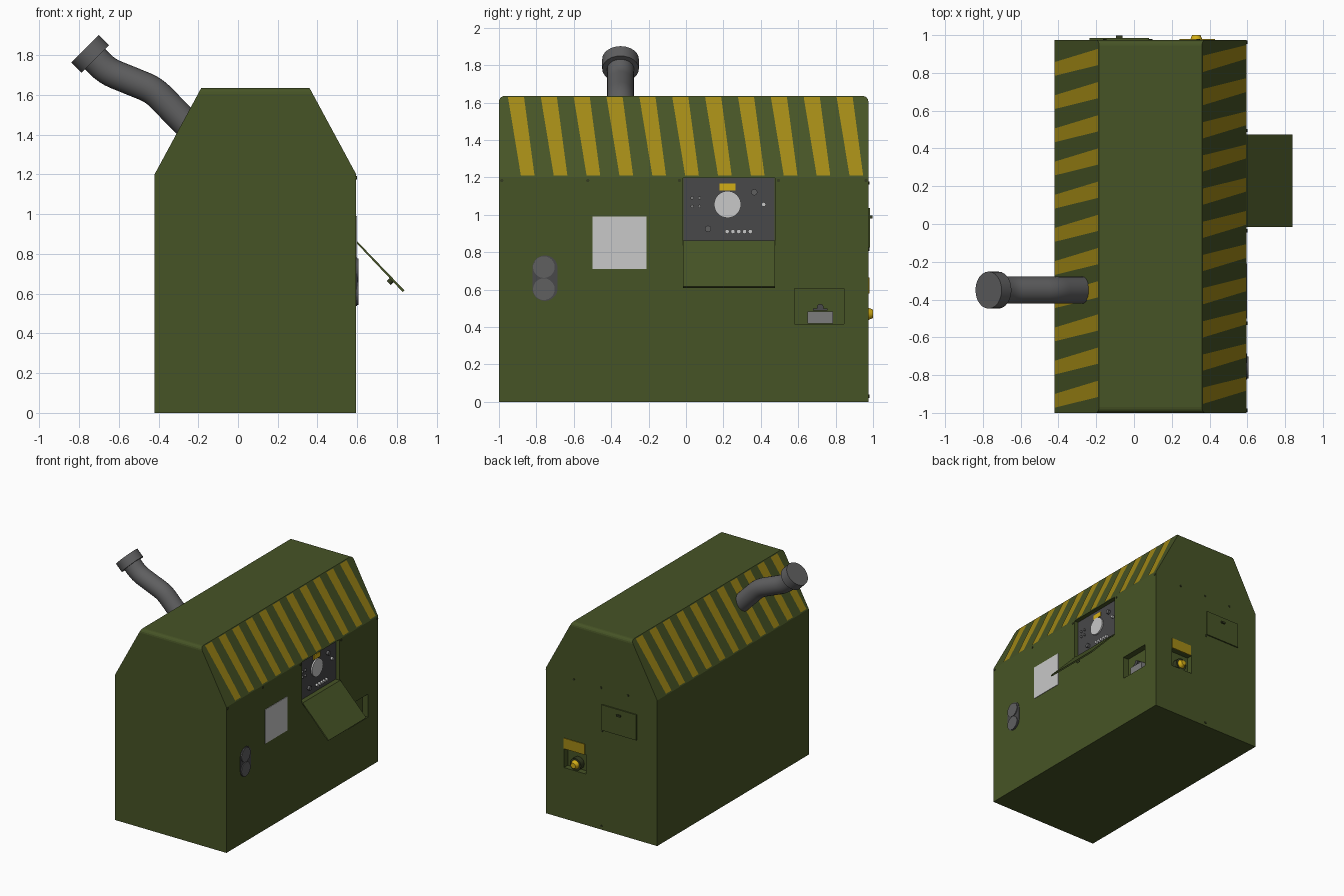
import bpy, bmesh, math
from mathutils import Vector, Matrix

if "Cube" in bpy.data.objects:
    bpy.data.objects.remove(bpy.data.objects["Cube"])


def material(name, rgb):
    m = bpy.data.materials.new(name)
    m.diffuse_color = (*rgb, 1)
    m.use_nodes = True
    m.node_tree.nodes["Principled BSDF"].inputs["Base Color"].default_value = m.diffuse_color
    return m


GREEN = material("olive green", (0.062, 0.088, 0.019))
STRIPE = material("stripe yellow", (0.36, 0.25, 0.008))
YELLOW = material("bright yellow", (0.65, 0.42, 0.008))
DARK = material("panel dark grey", (0.065, 0.065, 0.068))
PIPE = material("pipe grey", (0.115, 0.115, 0.118))
METAL = material("metal grey", (0.2, 0.2, 0.2))
PALE = material("pale grey", (0.58, 0.58, 0.58))
HARD = material("hardware green", (0.035, 0.045, 0.015))


def finish(name, bm, mat, smooth=False):
    bmesh.ops.recalc_face_normals(bm, faces=bm.faces)
    me = bpy.data.meshes.new(name)
    bm.to_mesh(me)
    bm.free()
    if mat:
        me.materials.append(mat)
    ob = bpy.data.objects.new(name, me)
    bpy.context.collection.objects.link(ob)
    if smooth:
        bpy.ops.object.select_all(action='DESELECT')
        ob.select_set(True)
        bpy.context.view_layer.objects.active = ob
        bpy.ops.object.shade_smooth_by_angle(angle=math.radians(40))
    return ob


def box(name, lo, hi, mat):
    bm = bmesh.new()
    lo, hi = Vector(lo), Vector(hi)
    bmesh.ops.create_cube(bm, size=1, matrix=Matrix.Translation((lo + hi) / 2) @ Matrix.Diagonal((*(hi - lo), 1)))
    return finish(name, bm, mat)


def rods(name, ends, r, mat, r2=None, seg=16):
    """One or more cylinders, each given by its two end points."""
    bm = bmesh.new()
    for a, b in ends:
        a, b = Vector(a), Vector(b)
        rot = (b - a).to_track_quat('Z', 'Y').to_matrix().to_4x4()
        bmesh.ops.create_cone(bm, cap_ends=True, segments=seg, radius1=r, radius2=r if r2 is None else r2,
                              depth=(b - a).length, matrix=Matrix.Translation((a + b) / 2) @ rot)
    return finish(name, bm, mat, True)


def prism(name, pts, offset, mat):
    bm = bmesh.new()
    f = bm.faces.new([bm.verts.new(p) for p in pts])
    r = bmesh.ops.extrude_face_region(bm, geom=[f], use_keep_orig=True)
    for v in r['geom']:
        if isinstance(v, bmesh.types.BMVert):
            v.co += Vector(offset)
    return finish(name, bm, mat)


# Main dimensions
XR, XL, XT = 0.595, -0.42, 0.36     # right wall, left wall, right end of the roof
Y0, Y1, ZS, ZT = -1.0, 0.975, 1.2, 1.635

# Body: six-sided profile with rounded roof ends and three recesses
half = [(XR, 0), (XR, ZS), (XT, ZT)]
prof = half + [(XR + XL - x, z) for x, z in reversed(half)]
body = prism("housing", [(x, Y0, z) for x, z in prof], (0, Y1 - Y0, 0), GREEN)
bm = bmesh.new()
bm.from_mesh(body.data)
ends = [e for e in bm.edges if all(v.co.z > 1.6 for v in e.verts)
        and abs(e.verts[0].co.y - e.verts[1].co.y) < 1e-4]
bmesh.ops.bevel(bm, geom=ends, offset=0.03, segments=4, profile=0.5, affect='EDGES')
bm.to_mesh(body.data)
bm.free()
cuts = [((XR - 0.04, -0.015, 0.86), (XR + 0.1, 0.475, 1.197)),
        ((XR - 0.05, 0.58, 0.415), (XR + 0.1, 0.845, 0.605)),
        ((0.23, Y1 - 0.05, 0.42), (0.43, Y1 + 0.1, 0.58))]
cutters = []
for lo, hi in cuts:
    c = box("recess_cutter", lo, hi, GREEN)
    c.hide_render = True
    cutters.append(c)
    m = body.modifiers.new("recess", 'BOOLEAN')
    m.operation, m.object, m.solver = 'DIFFERENCE', c, 'EXACT'
bpy.context.view_layer.update()
cut_mesh = bpy.data.meshes.new_from_object(body.evaluated_get(bpy.context.evaluated_depsgraph_get()))
body.modifiers.clear()
body.data = cut_mesh
for c in cutters:
    bpy.data.objects.remove(c)

# Slanting hazard stripes on both shoulders
bm = bmesh.new()
lift = Vector((ZT - ZS, 0, XR - XT)).normalized() * 0.003


def shoulder(y, t):
    return Vector((XR + (XT - XR) * t, y, ZS + (ZT - ZS) * t)) + lift


for i in range(11):
    d = i * 0.1757
    quad = [shoulder(-0.883 + d, 0.02), shoulder(-0.81 + d, 0.02),
            shoulder(-0.866 + d, 0.985), shoulder(-0.952 + d, 0.985)]
    bm.faces.new([bm.verts.new(p) for p in quad])
    bm.faces.new([bm.verts.new((XR + XL - p.x, Y0 + Y1 - p.y, p.z)) for p in quad])
for f in bm.faces:
    f.normal_update()
    if f.normal.z < 0:
        f.normal_flip()
me = bpy.data.meshes.new("hazard_stripes")
bm.to_mesh(me)
bm.free()
me.materials.append(STRIPE)
bpy.context.collection.objects.link(bpy.data.objects.new("hazard_stripes", me))

# Exhaust pipe: swept circle along a softened bent path, with a wide collar
corners = [Vector(p) for p in [(-0.18, -0.35, 1.375), (-0.425, -0.35, 1.625),
                               (-0.66, -0.35, 1.72), (-0.745, -0.35, 1.807)]]
path = [corners[0]]
for a, b, c in zip(corners, corners[1:], corners[2:]):
    p, q = b + (a - b).normalized() * 0.05, b + (c - b).normalized() * 0.05
    path += [p.lerp(b, t).lerp(b.lerp(q, t), t) for t in (0, 0.25, 0.5, 0.75, 1)]
path.append(corners[-1])
bm = bmesh.new()
rings = []
for i, p in enumerate(path):
    t = (path[min(i + 1, len(path) - 1)] - path[max(i - 1, 0)]).normalized()
    n = Vector((t.z, 0, -t.x))
    rings.append([bm.verts.new(p + 0.072 * (n * math.cos(a) + Vector((0, 1, 0)) * math.sin(a)))
                  for a in [2 * math.pi * k / 24 for k in range(24)]])
for r, s in zip(rings, rings[1:]):
    for k in range(24):
        bm.faces.new((r[k - 1], r[k], s[k], s[k - 1]))
bm.faces.new(rings[0])
bm.faces.new(rings[-1])
finish("exhaust_pipe", bm, PIPE, True)
rods("exhaust_collar", [((-0.718, -0.35, 1.78), (-0.77, -0.35, 1.832))], 0.098, PIPE, seg=24)

# Control panel in the upper recess
PX = XR - 0.035
box("control_panel", (XR - 0.041, -0.014, 0.861), (PX, 0.474, 1.196), DARK)


def knobs(name, yz, r, depth, mat, seg=12):
    rods(name, [((PX - 0.002, y, z), (PX + depth, y, z)) for y, z in yz], r, mat, seg=seg)


knobs("main_dial", [(0.222, 1.055)], 0.072, 0.012, PALE, 32)
box("panel_label", (PX, 0.18, 1.13), (PX + 0.006, 0.265, 1.168), YELLOW)
knobs("indicator_lamps", [(0.22 + 0.031 * i, 0.91) for i in range(5)] + [(0.415, 1.055)], 0.012, 0.018, PALE)
knobs("rotary_knobs", [(0.365, 1.12), (0.118, 0.925)], 0.017, 0.02, PIPE)
knobs("toggle_buttons", [(y, z) for y in (0.033, 0.072) for z in (1.045, 1.09)], 0.009, 0.014, METAL)

# Fold-down hatch with a latch underneath
prism("panel_hatch", [(XR - 0.004, -0.015, 0.86), (XR + 0.006, -0.015, 0.862),
                      (0.838, -0.015, 0.616), (0.829, -0.015, 0.608)], (0, 0.49, 0), GREEN)
rods("hatch_latch", [((0.775, 0.23, 0.67), (0.758, 0.23, 0.653))], 0.014, HARD)

# Connector in the lower recess
box("socket_box", (XR - 0.051, 0.65, 0.418), (XR - 0.012, 0.785, 0.482), METAL)
rods("socket_handle", [((XR - 0.051, 0.718, 0.505), (XR - 0.015, 0.718, 0.505))], 0.018, DARK)
box("socket_bar", (XR - 0.04, 0.68, 0.488), (XR - 0.02, 0.757, 0.5), DARK)

# Notice plate and twin round vents on the right wall
box("notice_plate", (XR - 0.002, -0.5, 0.71), (XR + 0.004, -0.21, 0.99), PALE)
rods("vent_discs", [((XR - 0.002, -0.76, z), (XR + 0.011, -0.76, z)) for z in (0.72, 0.602)], 0.058, PIPE, seg=24)
arc = [(math.cos(a) * 0.068, math.sin(a) * 0.068) for a in [math.pi * k / 10 for k in range(11)]]
outline = [(-0.754 + c, 0.715 + s) for c, s in arc] + [(-0.754 - c, 0.607 - s) for c, s in arc]
prism("vent_backplate", [(XR - 0.002, y, z) for y, z in outline], (0.006, 0, 0), DARK)

# Rear wall: yellow plate, plug in its recess, small door with handle
box("plug_label", (0.24, Y1 - 0.002, 0.578), (0.43, Y1 + 0.005, 0.665), STRIPE)
rods("plug_base", [((0.33, Y1 - 0.051, 0.47), (0.33, Y1 - 0.005, 0.47))], 0.05, HARD, seg=20)
rods("power_plug", [((0.33, Y1 - 0.006, 0.47), (0.33, 1.0, 0.47))], 0.036, YELLOW, r2=0.022, seg=20)
box("rear_door", (-0.235, Y1 - 0.002, 0.825), (0.08, Y1 + 0.01, 1.035), GREEN)
box("rear_door_handle", (-0.095, Y1 + 0.009, 0.98), (-0.06, Y1 + 0.022, 0.995), HARD)

# Bolts on the right and rear walls
rods("wall_bolts", [((XR - 0.002, y, 1.183), (XR + 0.005, y, 1.183)) for y in (-0.985, -0.525, -0.035, 0.495, 0.962)]
     + [((x, Y1 - 0.002, z), (x, Y1 + 0.005, z))
        for x, z in ((0.34, 1.17), (0.09, 1.17), (-0.155, 1.17), (0.083, 0.815), (0.09, 0.03))], 0.009, HARD, seg=8)
